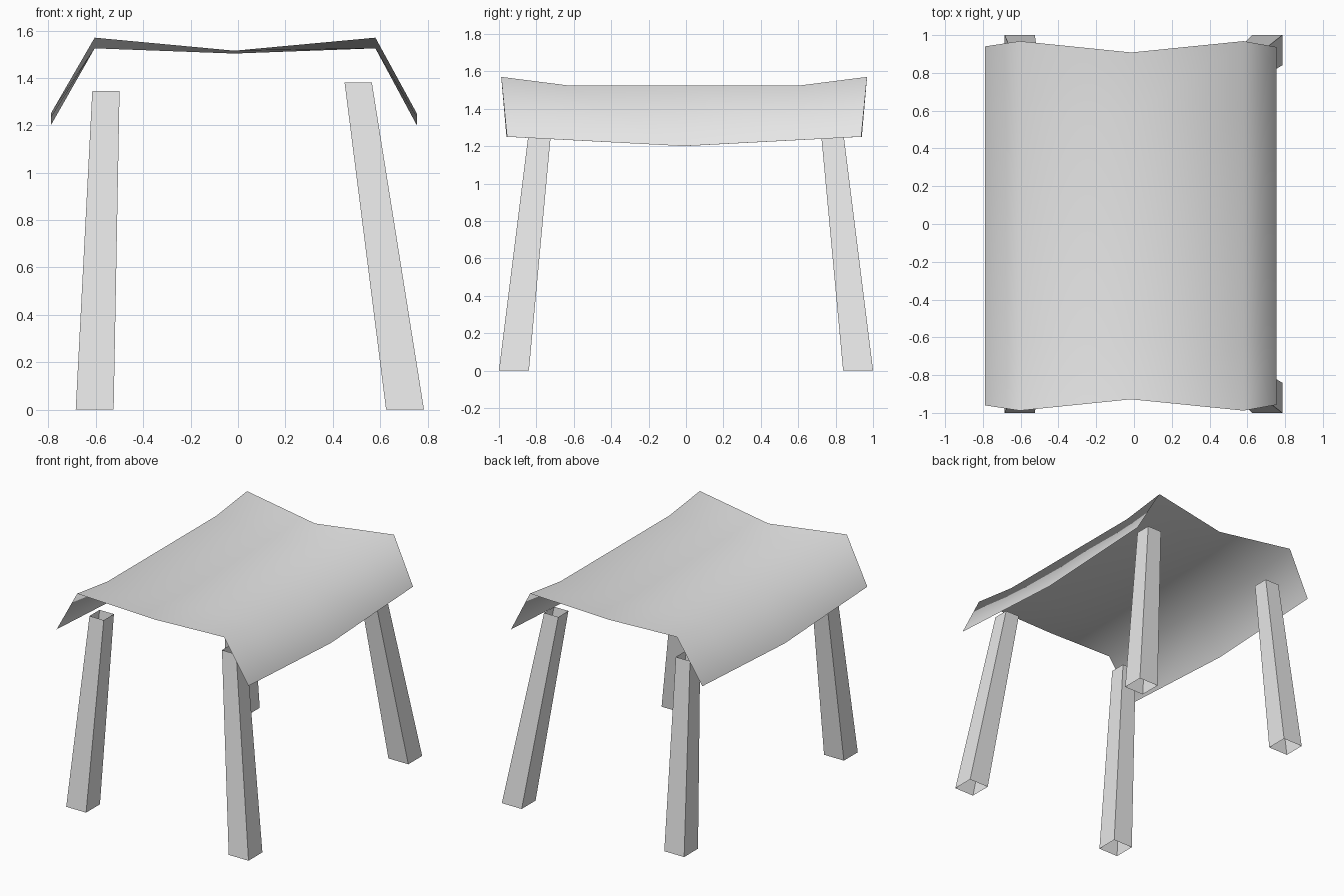
import bpy
import bmesh
from mathutils import Vector

cube = bpy.data.objects.get("Cube")
if cube:
    bpy.data.objects.remove(cube)

# Single plain grey
grey = bpy.data.materials.new("light grey")
grey.use_nodes = True
grey.diffuse_color = (0.8, 0.8, 0.8, 1)
grey.node_tree.nodes["Principled BSDF"].inputs["Base Color"].default_value = (0.8, 0.8, 0.8, 1)


def finish(bm, name):
    bmesh.ops.recalc_face_normals(bm, faces=bm.faces)
    mesh = bpy.data.meshes.new(name)
    bm.to_mesh(mesh)
    bm.free()
    mesh.materials.append(grey)
    obj = bpy.data.objects.new(name, mesh)
    bpy.context.collection.objects.link(obj)
    return obj


# Sagging canopy: a thin sheet, with the cross-section blended along y
# Columns: x, half length, z at the ends, z inside
columns = [
    (-0.79, 0.95, 1.25, 1.20),
    (-0.605, 0.978, 1.57, 1.525),
    (-0.015, 0.918, 1.515, 1.503),
    (0.58, 0.978, 1.57, 1.525),
    (0.755, 0.947, 1.25, 1.20),
]
rows = [-1, -0.64, 0, 0.64, 1]
bm = bmesh.new()
grid = []
for i, (x, half, z_end, z_mid) in enumerate(columns):
    eave = i in (0, len(columns) - 1)
    line = []
    for t in rows:
        # Eaves droop steadily; ridges lift only near the ends
        lift = abs(t) if eave else max(0, (abs(t) - 0.64) / 0.36)
        z = z_mid + (z_end - z_mid) * lift
        line.append(bm.verts.new((x, t * half - 0.01, z)))
    grid.append(line)
for a, b in zip(grid, grid[1:]):
    for j in range(len(rows) - 1):
        bm.faces.new((a[j], b[j], b[j + 1], a[j + 1]))
canopy = finish(bm, "canopy")
for v in canopy.data.polygons:
    v.use_smooth = True
if canopy.data.polygons[0].normal.z < 0:
    canopy.data.flip_normals()


# Leg: a tapered square tube with open ends
def leg(name, bottom_x, top_x, height, side):
    bm = bmesh.new()
    inner, outer = 0.84 - 0.093 * height, 1 - 0.125 * height
    rings = []
    for (x0, x1), (y0, y1), z in ((bottom_x, (0.84, 1), 0), (top_x, (inner, outer), height)):
        corners = [(x0, y0), (x1, y0), (x1, y1), (x0, y1)]
        rings.append([bm.verts.new(Vector((x, y * side, z))) for x, y in corners])
    low, high = rings
    for i in range(4):
        j = (i + 1) % 4
        bm.faces.new((low[i], low[j], high[j], high[i]))
    finish(bm, name)


for label, side in (("front", -1), ("back", 1)):
    leg(label + "_right_leg", (-0.685, -0.525), (-0.615, -0.50), 1.345, side)
    leg(label + "_left_leg", (0.625, 0.785), (0.45, 0.565), 1.38, side)
